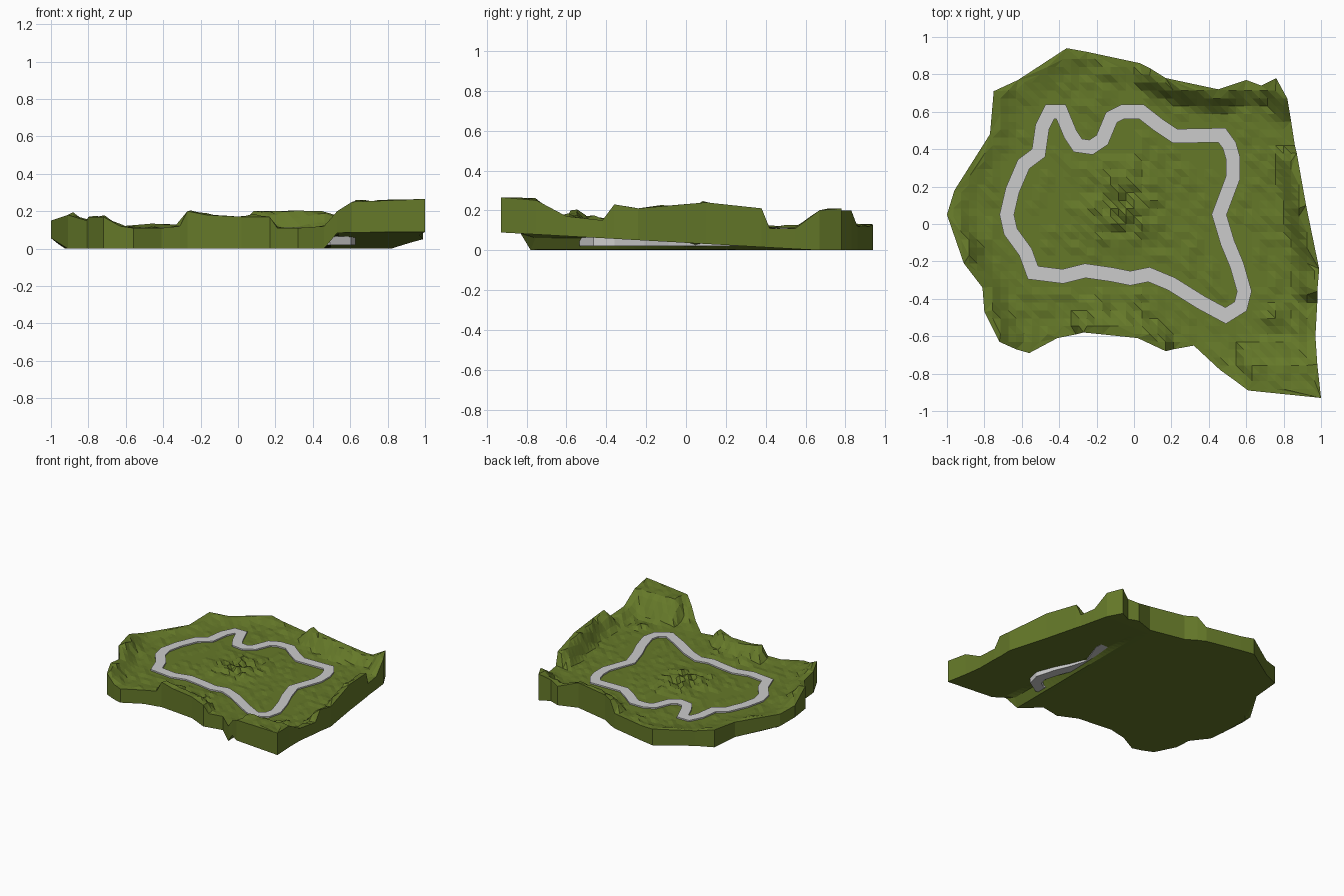
import bpy, random
from mathutils import Vector
from mathutils.geometry import delaunay_2d_cdt, intersect_point_line

if "Cube" in bpy.data.objects:
    bpy.data.objects.remove(bpy.data.objects["Cube"])

random.seed(4)
GROUND = 0.103

# Island rim: x, y, height of the wall top
RIM = [(-1, .05, .15), (-.96, .18, .12), (-.77, .48, .12), (-.75, .71, .14), (-.62, .77, .12),
       (-.36, .94, .13), (-.25, .92, .12), (.03, .86, .12), (.09, .83, .2), (.17, .78, .2),
       (.45, .72, .2), (.60, .77, .15), (.68, .74, .17), (.76, .78, .21), (.82, .67, .2),
       (.84, .55, .11), (.86, .42, .11), (.87, .38, .21), (.92, .1, .24), (.99, -.24, .21),
       (.98, -.36, .23), (.98, -.42, .15), (.97, -.6, .17), (.98, -.75, .25), (1, -.93, .265),
       (.61, -.89, .25), (.53, -.83, .2), (.46, -.78, .12), (.32, -.65, .11), (.21, -.67, .11),
       (.17, -.68, .17), (.02, -.61, .17), (-.17, -.59, .18), (-.27, -.58, .2), (-.31, -.59, .12),
       (-.41, -.61, .11), (-.56, -.69, .11), (-.63, -.67, .12), (-.72, -.63, .17),
       (-.80, -.47, .17), (-.81, -.34, .15), (-.91, -.21, .18)][::-1]

# Road centre line
ROAD = [(-.68, .05), (-.65, .18), (-.59, .32), (-.51, .38), (-.49, .52), (-.45, .60), (-.39, .60),
        (-.34, .48), (-.30, .42), (-.23, .41), (-.17, .45), (-.12, .57), (-.06, .60), (.04, .60),
        (.13, .53), (.22, .47), (.47, .475), (.51, .42), (.53, .35), (.53, .25), (.455, .05),
        (.50, -.10), (.55, -.22), (.59, -.36), (.57, -.44), (.49, -.49), (.36, -.42), (.20, -.32),
        (.08, -.27), (-.02, -.29), (-.12, -.27), (-.26, -.25), (-.38, -.28), (-.54, -.26),
        (-.58, -.15), (-.66, -.04)]


def clamp(v, lo=0.0, hi=1.0):
    return max(lo, min(hi, v))


def nearest(p, loop):
    """Distance to a closed loop, segment index and position along it."""
    best = (9, 0, 0)
    for i in range(len(loop)):
        a, b = Vector(loop[i][:2]), Vector(loop[(i + 1) % len(loop)][:2])
        t = clamp(intersect_point_line(p, a, b)[1])
        best = min(best, ((p - a.lerp(b, t)).length, i, t))
    return best


def inside(p, loop):
    hit = False
    for i in range(len(loop)):
        (x1, y1), (x2, y2) = loop[i - 1][:2], loop[i][:2]
        if (y1 > p.y) != (y2 > p.y) and p.x < x1 + (p.y - y1) * (x2 - x1) / (y2 - y1):
            hit = not hit
    return hit


def make(name, verts, faces, color=None):
    me = bpy.data.meshes.new(name)
    me.from_pydata(verts, [], faces)
    me.validate()
    ob = bpy.data.objects.new(name, me)
    bpy.context.collection.objects.link(ob)
    if color:
        mat = bpy.data.materials.new(name + "_color")
        mat.diffuse_color = color
        mat.use_nodes = True
        mat.node_tree.nodes["Principled BSDF"].inputs["Base Color"].default_value = mat.diffuse_color
        me.materials.append(mat)
    return ob


def top_height(p):
    d, i, t = nearest(p, RIM)
    edge = RIM[i][2] * (1 - t) + RIM[(i + 1) % len(RIM)][2] * t
    h = GROUND + (edge - GROUND) * clamp(1 - (d - .04) / .08)
    if d < .001:
        return edge
    # raised block in the front right corner
    if p.x > .56:
        h = max(h, GROUND + .15 * clamp((-.62 - p.y) / .12) * clamp((p.x - .5) / .12))
    # small bumps, kept clear of the road
    if nearest(p, ROAD)[0] > .08:
        h += random.choice((0, 0, 0, .004, .008))
        for cx, cy, r, k in ((-.06, .1, .2, .045), (-.2, -.47, .06, .05), (-.15, .78, .06, .03),
                             (.74, -.5, .06, .03), (-.85, -.1, .1, .03), (-.05, -.55, .2, .02)):
            h += k * random.random() * clamp(1.4 - (p - Vector((cx, cy))).length / r)
    return h


def bottom_height(p):
    # hollow under the front right, small lift at the left tip
    right = min(.037 - .056 * p.y, (p.x - .46) * 1.4)
    return max(0, right, (-.93 - p.x) * .8)


# Terrain: rim plus an inner grid, triangulated, then closed with walls and an underside
pts = [Vector(r[:2]) for r in RIM]
n = len(pts)
for i in range(-24, 25):
    for j in range(-24, 25):
        p = Vector((i * .042, j * .042))
        if inside(p, RIM) and nearest(p, RIM)[0] > .018:
            pts.append(p)
res = delaunay_2d_cdt(pts, [(i, (i + 1) % n) for i in range(n)], [list(range(n))], 1, 1e-5)
flat, tris = res[0], [tuple(f) for f in res[2]]
m = len(flat)
verts = [(p.x, p.y, top_height(p)) for p in flat] + [(p.x, p.y, bottom_height(p)) for p in flat]
directed = {(f[k], f[(k + 1) % len(f)]) for f in tris for k in range(len(f))}
walls = [(b, a, a + m, b + m) for a, b in directed if (b, a) not in directed]
faces = tris + [tuple(v + m for v in reversed(f)) for f in tris] + walls
make("terrain", verts, faces, (.13, .19, .022, 1))

# Road: rectangular section swept round the closed centre line
HALF, TOP, BASE = .038, .114, .02
rv, rf = [], []
k = len(ROAD)
for i in range(k):
    a, b, c = (Vector(ROAD[j % k]) for j in (i - 1, i, i + 1))
    d1, d2 = (b - a).normalized(), (c - b).normalized()
    t = (d1 + d2).normalized()
    side = Vector((-t.y, t.x)) * min(HALF / max(t.dot(d1), .5), .05)
    for s, z in ((1, TOP), (-1, TOP), (-1, BASE), (1, BASE)):
        rv.append((b.x + side.x * s, b.y + side.y * s, z))
    for e in range(4):
        q, r = i * 4, ((i + 1) % k) * 4
        f = (e + 1) % 4
        rf.append((q + e, q + f, r + f, r + e))
make("road", rv, rf)
